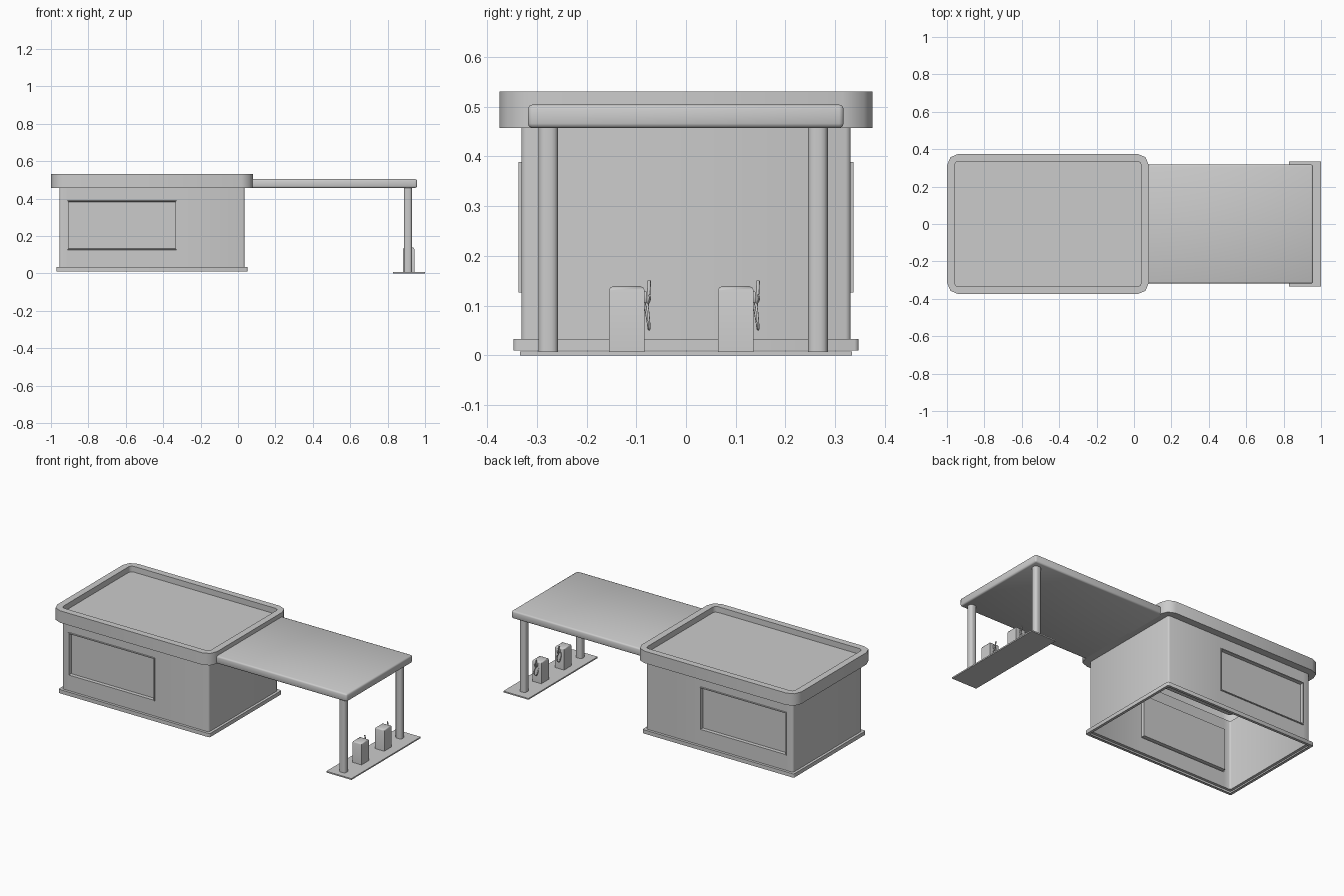
import bpy, bmesh, math
from mathutils import Vector

if "Cube" in bpy.data.objects:
    bpy.data.objects.remove(bpy.data.objects["Cube"])


def finish(bm, name, angle=50):
    mesh = bpy.data.meshes.new(name)
    bm.to_mesh(mesh)
    bm.free()
    ob = bpy.data.objects.new(name, mesh)
    bpy.context.collection.objects.link(ob)
    bpy.ops.object.select_all(action='DESELECT')
    ob.select_set(True)
    bpy.context.view_layer.objects.active = ob
    bpy.ops.object.shade_smooth_by_angle(angle=math.radians(angle))
    return ob


def box(name, x, y, z, bevel=0, segments=1, pick=None):
    """Box from (min, max) ranges; pick chooses which edges get bevelled."""
    bm = bmesh.new()
    bmesh.ops.create_cube(bm, size=1)
    for v in bm.verts:
        v.co = Vector([(r[0] + r[1]) / 2 + c * (r[1] - r[0]) for r, c in zip((x, y, z), v.co)])
    if bevel:
        edges = [e for e in bm.edges if pick is None or pick(e)]
        bmesh.ops.bevel(bm, geom=edges, offset=bevel, segments=segments,
                        profile=0.5, affect='EDGES')
    return finish(bm, name)


def vertical(e):
    a, b = e.verts
    return abs(a.co.z - b.co.z) > 0.01


def tube(name, points, radius, cyclic=False):
    cu = bpy.data.curves.new(name, 'CURVE')
    cu.dimensions = '3D'
    cu.bevel_depth = radius
    cu.bevel_resolution = 1
    cu.resolution_u = 5
    cu.use_fill_caps = True
    sp = cu.splines.new('BEZIER')
    sp.bezier_points.add(len(points) - 1)
    for p, co in zip(sp.bezier_points, points):
        p.co = co
        p.handle_left_type = p.handle_right_type = 'AUTO'
    sp.use_cyclic_u = cyclic
    ob = bpy.data.objects.new(name, cu)
    bpy.context.collection.objects.link(ob)
    return ob


# Shop: one skin lofted through rounded rectangles (grow from wall line, z, corner radius)
CX, HX, HY = -0.46, 0.495, 0.331


def ring(bm, grow, z, r, n=2):
    verts = []
    for sx, sy, start in ((1, 1, 0), (-1, 1, 90), (-1, -1, 180), (1, -1, 270)):
        for i in range(n + 1):
            a = math.radians(start + 90 * i / n)
            verts.append(bm.verts.new((CX + sx * (HX + grow - r) + r * math.cos(a),
                                       sy * (HY + grow - r) + r * math.sin(a), z)))
    return verts


bm = bmesh.new()
profile = [(0, 0.01, 0.01), (0.016, 0.01, 0.008), (0.016, 0.033, 0.008),
           (0, 0.033, 0.01), (0, 0.457, 0.01), (0.044, 0.457, 0.06),
           (0.044, 0.53, 0.06), (0.004, 0.53, 0.02), (0.004, 0.495, 0.02)]
rings = [ring(bm, *p) for p in profile]
for a, b in zip(rings, rings[1:]):
    for i in range(len(a)):
        j = (i + 1) % len(a)
        bm.faces.new((a[i], a[j], b[j], b[i]))
bm.faces.new(rings[-1])
bm.normal_update()

# Window on each long wall: slice out a panel, raise the frame, sink the pane
WIN = Vector((-0.62, 0, 0.258))
for side in (-1, 1):
    def wall_faces():
        return [f for f in bm.faces if f.normal.y * side > 0.99
                and abs(abs(f.calc_center_median().y) - HY) < 0.002]
    for co, no in (((-0.912, 0, 0), (1, 0, 0)), ((-0.329, 0, 0), (1, 0, 0)),
                   ((0, 0, 0.126), (0, 0, 1)), ((0, 0, 0.389), (0, 0, 1))):
        fs = wall_faces()
        geom = fs + list({e for f in fs for e in f.edges}) + list({v for f in fs for v in f.verts})
        bmesh.ops.bisect_plane(bm, geom=geom, plane_co=co, plane_no=no)
        bm.normal_update()
    pane = min(wall_faces(), key=lambda f: ((f.calc_center_median() - WIN) * Vector((1, 0, 1)).x).length)
    for thick, depth in ((0.001, 0.006), (0.007, 0), (0.001, -0.022)):
        bmesh.ops.inset_individual(bm, faces=[pane], thickness=thick, depth=depth)
finish(bm, "shop_building")

# Canopy slab with softened edges
box("canopy", (0.06, 0.957), (-0.318, 0.317), (0.457, 0.504), 0.009, 2)

# Pump island and canopy posts
box("pump_island", (0.83, 1.0), (-0.334, 0.334), (0, 0.008))
for label, y in (("front", -0.277), ("rear", 0.265)):
    box(label + "_post", (0.887, 0.93), (y - 0.02, y + 0.02), (0.004, 0.46), 0.014, 3, vertical)

# Fuel pumps, each with a nozzle and hanging hose on its +y side
for label, y in (("front", -0.119), ("rear", 0.1)):
    box(label + "_pump", (0.882, 0.943), (y - 0.036, y + 0.036), (0.004, 0.139), 0.009, 2,
        lambda e: max(v.co.z for v in e.verts) > 0.1 and not vertical(e))
    s = y + 0.036
    box(label + "_nozzle_holder", (0.905, 0.921), (s - 0.002, s + 0.005), (0.105, 0.128), 0.002)
    tube(label + "_nozzle", [(0.915, s + 0.005, 0.1), (0.913, s + 0.008, 0.125),
                             (0.908, s + 0.009, 0.15)], 0.0035)
    tube(label + "_nozzle_guard", [(0.913, s + 0.008, 0.122), (0.922, s + 0.011, 0.115),
                                   (0.915, s + 0.006, 0.102)], 0.0018)
    tube(label + "_hose", [(0.915, s + 0.005, 0.102), (0.925, s + 0.008, 0.075),
                           (0.915, s + 0.009, 0.052), (0.903, s + 0.006, 0.07),
                           (0.902, s - 0.001, 0.11)], 0.0025)
